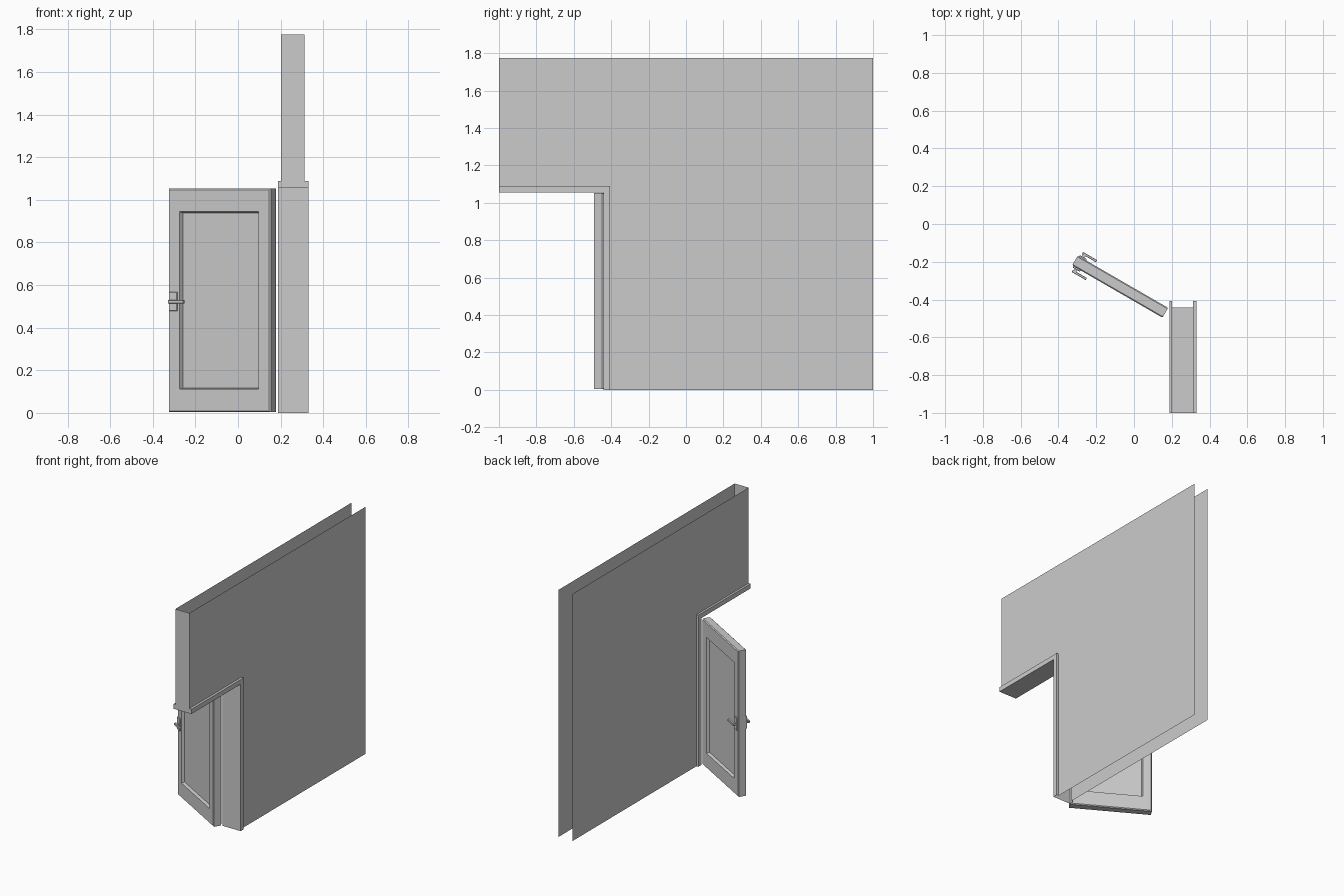
import bpy, bmesh, math

if "Cube" in bpy.data.objects:
    bpy.data.objects.remove(bpy.data.objects["Cube"])

HINGE = (0.181, -0.444, 0.0)
SWING = math.radians(150)      # door local x runs along the leaf, local y to its front
LENGTH, THICK = 0.553, 0.060


def make(name, verts, faces, on_door=False, bevel=0.0):
    mesh = bpy.data.meshes.new(name)
    mesh.from_pydata(verts, [], faces)
    bm = bmesh.new()
    bm.from_mesh(mesh)
    if bevel:
        bmesh.ops.bevel(bm, geom=bm.edges[:], offset=bevel, segments=1, affect='EDGES')
    bmesh.ops.recalc_face_normals(bm, faces=bm.faces[:])
    bm.to_mesh(mesh)
    bm.free()
    ob = bpy.data.objects.new(name, mesh)
    bpy.context.collection.objects.link(ob)
    if on_door:
        ob.location = HINGE
        ob.rotation_euler = (0, 0, SWING)
    return ob


def box(name, x, y, z, bevel=0.0):
    verts = [(a, b, c) for a in x for b in y for c in z]
    faces = [(0, 1, 3, 2), (4, 6, 7, 5), (0, 4, 5, 1),
             (2, 3, 7, 6), (0, 2, 6, 4), (1, 5, 7, 3)]
    return make(name, verts, faces, True, bevel)


# Wall: two thin L-shaped sheets joined by a cap at the doorway end
OY, OZ, TOP, TRIM = -0.441, 1.055, 1.775, 0.034
outline = [(OY, 0), (1, 0), (1, TOP), (-1, TOP), (-1, OZ + TRIM),
           (OY, OZ + TRIM)]
outline = [(OY + TRIM, 0), (1, 0), (1, TOP), (-1, TOP), (-1, OZ + TRIM), (OY + TRIM, OZ + TRIM)]
n = len(outline)
make("wall",
     [(x, y, z) for x in (0.202, 0.313) for y, z in outline],
     [tuple(range(n)), tuple(range(2 * n - 1, n - 1, -1)), (3, 4, n + 4, n + 3)])

# Door frame: U-shaped casing profile swept up the jamb and along the header
profile = [(0.202, TRIM), (0.187, TRIM), (0.187, 0), (0.330, 0), (0.330, TRIM), (0.313, TRIM)]
verts = [(x, OY + o, 0) for x, o in profile]
verts += [(x, OY + o, OZ + o) for x, o in profile]
verts += [(x, -1, OZ + o) for x, o in profile]
p = len(profile)
faces = [(r * p + i, r * p + i + 1, (r + 1) * p + i + 1, (r + 1) * p + i)
         for r in range(2) for i in range(p - 1)]
faces.append(tuple(range(2 * p, 3 * p)))
make("door_frame", verts, faces)

# Door leaf: nested rectangles lofted from back panel to front panel
Z0, Z1, C = 0.003, 1.052, 0.006
half = [(0.068, 0.114, 0.020), (0.062, 0.108, 0.0), (C, C, 0.0), (0.0, 0.0, C)]
rings = half + [(a, b, THICK - d) for a, b, d in reversed(half)]
verts, faces = [], []
for k, (mx, mz, y) in enumerate(rings):
    verts += [(mx, y, Z0 + mz), (LENGTH - mx, y, Z0 + mz),
              (LENGTH - mx, y, Z1 - mz), (mx, y, Z1 - mz)]
    if k:
        b = 4 * k
        faces += [(b - 4 + i, b - 4 + (i + 1) % 4, b + (i + 1) % 4, b + i) for i in range(4)]
faces += [(0, 1, 2, 3), tuple(range(len(verts) - 4, len(verts)))]
make("door_leaf", verts, faces, True)

# Handles on both faces: plate, stem and lever
for side, base, s in (("back", 0.0, -1), ("front", THICK, 1)):
    def span(a, b):
        return (base + s * a, base + s * b)
    box(side + "_handle_plate", (0.501, 0.545), span(-0.002, 0.008), (0.479, 0.568), 0.002)
    box(side + "_handle_stem", (0.516, 0.532), span(0.0, 0.022), (0.513, 0.530))
    box(side + "_handle_lever", (0.452, 0.538), span(0.018, 0.031), (0.513, 0.530), 0.002)
